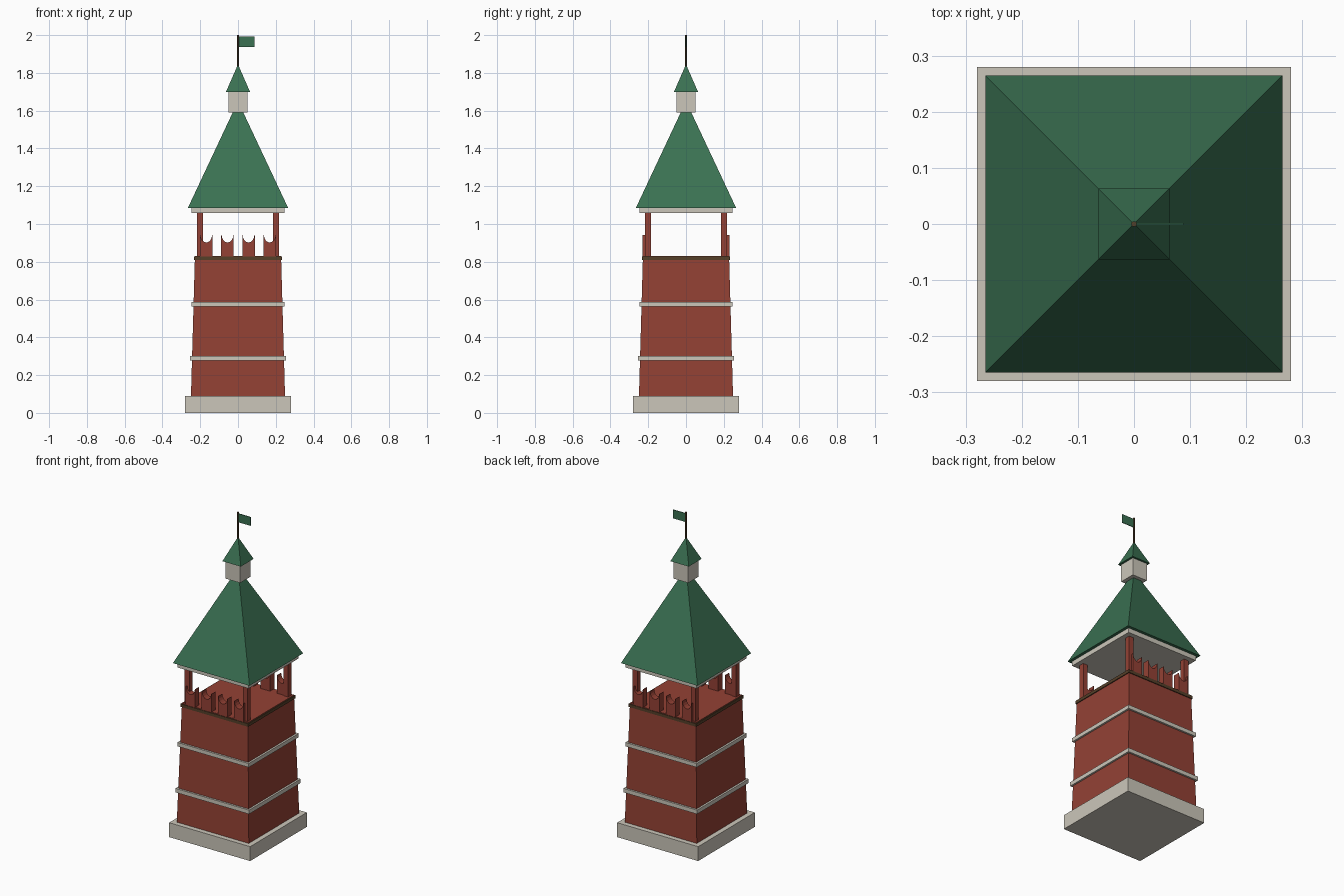
import bpy, bmesh, math

if "Cube" in bpy.data.objects:
    bpy.data.objects.remove(bpy.data.objects["Cube"])


def material(name, rgb):
    m = bpy.data.materials.new(name)
    m.diffuse_color = (*rgb, 1)
    m.use_nodes = True
    m.node_tree.nodes["Principled BSDF"].inputs["Base Color"].default_value = m.diffuse_color
    return m


BRICK = material("brick_red", (0.295, 0.053, 0.035))
STONE = material("pale_stone", (0.60, 0.565, 0.49))
GREEN = material("roof_green", (0.043, 0.165, 0.085))
WOOD = material("dark_brown", (0.09, 0.05, 0.022))


def finish(name, bm, mat):
    bmesh.ops.recalc_face_normals(bm, faces=bm.faces)
    me = bpy.data.meshes.new(name)
    bm.to_mesh(me)
    bm.free()
    me.materials.append(mat)
    ob = bpy.data.objects.new(name, me)
    bpy.context.collection.objects.link(ob)
    return ob


def frustum(name, mat, z0, z1, h0, h1, x=0, y=0):
    """Square block with half-widths h0 (bottom) and h1 (top); h1 = 0 makes a pyramid."""
    bm = bmesh.new()
    corners = [(-1, -1), (1, -1), (1, 1), (-1, 1)]
    low = [bm.verts.new((x + sx * h0, y + sy * h0, z0)) for sx, sy in corners]
    bm.faces.new(low)
    if h1 > 0:
        top = [bm.verts.new((x + sx * h1, y + sy * h1, z1)) for sx, sy in corners]
        bm.faces.new(top)
    else:
        apex = bm.verts.new((x, y, z1))
    for i in range(4):
        j = (i + 1) % 4
        bm.faces.new([low[i], low[j], top[j], top[i]] if h1 > 0 else [low[i], low[j], apex])
    return finish(name, bm, mat)


def extruded(name, mat, profile, y0, y1):
    """Profile in x, z pushed from y0 to y1."""
    bm = bmesh.new()
    face = bm.faces.new([bm.verts.new((x, y0, z)) for x, z in profile])
    new = bmesh.ops.extrude_face_region(bm, geom=[face])["geom"]
    verts = [v for v in new if isinstance(v, bmesh.types.BMVert)]
    bmesh.ops.translate(bm, verts=verts, vec=(0, y1 - y0, 0))
    return finish(name, bm, mat)


# Plinth, tapered shaft and bands
frustum("plinth", STONE, 0, 0.09, 0.28, 0.28)
frustum("shaft", BRICK, 0.09, 0.831, 0.249, 0.228)
frustum("lower_band", STONE, 0.277, 0.302, 0.255, 0.255)
frustum("upper_band", STONE, 0.564, 0.588, 0.247, 0.247)
frustum("parapet_trim", WOOD, 0.809, 0.828, 0.234, 0.234)

# Swallowtail merlons along front and back
for side, sy in (("front", -1), ("back", 1)):
    for i in range(4):
        cx = -0.168 + i * 0.112
        notch = [(cx + 0.031 * math.cos(math.pi * k / 8),
                  0.943 - 0.041 * math.sin(math.pi * k / 8)) for k in range(9)]
        profile = [(cx - 0.033, 0.825), (cx + 0.033, 0.825), (cx + 0.033, 0.943)]
        profile += notch + [(cx - 0.033, 0.943)]
        extruded(f"{side}_merlon_{i + 1}", BRICK, profile, sy * 0.231, sy * 0.19)

# Corner posts of the open belfry
for sx in (-1, 1):
    for sy in (-1, 1):
        frustum("belfry_post", BRICK, 0.825, 1.06, 0.016, 0.016, sx * 0.201, sy * 0.201)

# Main roof, lantern and small roof
frustum("eaves_slab", STONE, 1.057, 1.087, 0.247, 0.247)
frustum("main_roof", GREEN, 1.086, 1.65, 0.265, 0)
frustum("lantern", STONE, 1.59, 1.702, 0.051, 0.051)
frustum("lantern_roof", GREEN, 1.70, 1.845, 0.0635, 0)

# Flagpole and flag
bpy.ops.mesh.primitive_cylinder_add(vertices=8, radius=0.005, depth=0.17, location=(0, 0, 1.915))
pole = bpy.context.object
pole.name = "flagpole"
pole.data.materials.append(WOOD)
extruded("flag", GREEN, [(0.003, 1.938), (0.088, 1.938), (0.088, 1.992), (0.003, 1.992)], -0.002, 0.002)
